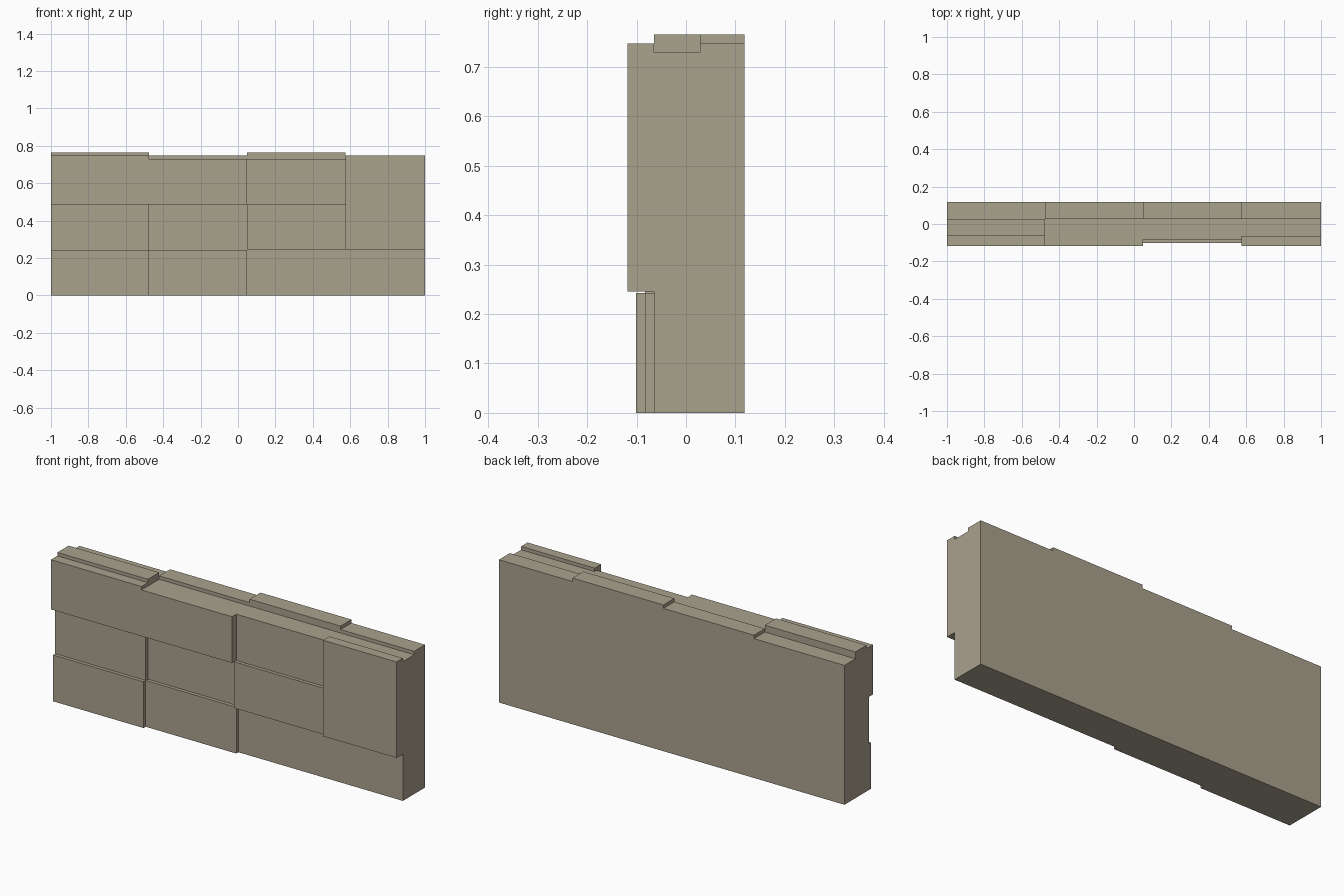
import bpy, bmesh

if "Cube" in bpy.data.objects:
    bpy.data.objects.remove(bpy.data.objects["Cube"])

# Grid lines shared by the courses
X0, X1, X2, X3, X4 = -1.0, -0.476, 0.048, 0.574, 1.0
FACE, GROOVE, BACK = -0.065, 0.028, 0.118       # core front, rear cap edge, back
LOW, MID, HIGH = 0.729, 0.747, 0.765            # three top levels
ROW1, ROW1R, ROW2 = 0.242, 0.245, 0.487         # course joints
D1, D2, D3 = -0.083, -0.101, -0.118             # how far stones stand out

# Blocks as x range, y range, z range
blocks = [
    (X0, X4, FACE, BACK, 0, LOW),               # core
    (X0, X1, D2, FACE, 0, ROW1),                # bottom course
    (X1, X2, D1, FACE, 0, ROW1),
    (X0, X1, D1, FACE, ROW1, ROW2),             # middle course
    (X2, X3, D2, FACE, ROW1R, ROW2),
    (X0, X1, D3, FACE, ROW2, MID),              # top course, stepped long stone
    (X1, X2, D3, FACE, ROW2, LOW),
    (X2, X3, D1, FACE, ROW2, LOW),
    (X3, X4, D3, FACE, ROW1R, MID),             # tall end stone
    (X0, X1, FACE, GROOVE, LOW, HIGH),          # raised caps
    (X1, X2, GROOVE, BACK, LOW, MID),
    (X2, X3, GROOVE, BACK, LOW, HIGH),
    (X3, X4, GROOVE, BACK, LOW, MID),
]


def fused_blocks(name, boxes):
    """Outer skin of touching boxes: cells on their grid, boundary faces only."""
    axes = [sorted({b[2 * a + s] for b in boxes for s in (0, 1)}) for a in range(3)]
    counts = [len(a) - 1 for a in axes]
    solid = set()
    for i in range(counts[0]):
        for j in range(counts[1]):
            for k in range(counts[2]):
                c = [(axes[a][n] + axes[a][n + 1]) / 2 for a, n in enumerate((i, j, k))]
                if any(all(b[2 * a] < c[a] < b[2 * a + 1] for a in range(3)) for b in boxes):
                    solid.add((i, j, k))

    bm = bmesh.new()
    verts = {}

    def vert(key):
        if key not in verts:
            verts[key] = bm.verts.new([axes[a][key[a]] for a in range(3)])
        return verts[key]

    for cell in sorted(solid):
        for a in range(3):
            u, v = (a + 1) % 3, (a + 2) % 3
            for side in (0, 1):
                other = list(cell)
                other[a] += 2 * side - 1
                if tuple(other) in solid:
                    continue
                loop = []
                for du, dv in ((0, 0), (1, 0), (1, 1), (0, 1)):
                    key = list(cell)
                    key[a] += side
                    key[u] += du
                    key[v] += dv
                    loop.append(vert(tuple(key)))
                bm.faces.new(loop if side else loop[::-1])

    # Merge the flat cells into clean stone faces
    bmesh.ops.dissolve_limit(bm, angle_limit=0.01, verts=bm.verts[:], edges=bm.edges[:])
    mesh = bpy.data.meshes.new(name)
    bm.to_mesh(mesh)
    bm.free()
    obj = bpy.data.objects.new(name, mesh)
    bpy.context.collection.objects.link(obj)
    return obj


wall = fused_blocks("stone_block_wall", blocks)
stone = bpy.data.materials.new("stone")
stone.diffuse_color = (0.40, 0.36, 0.27, 1)
stone.use_nodes = True
stone.node_tree.nodes["Principled BSDF"].inputs["Base Color"].default_value = stone.diffuse_color
wall.data.materials.append(stone)
